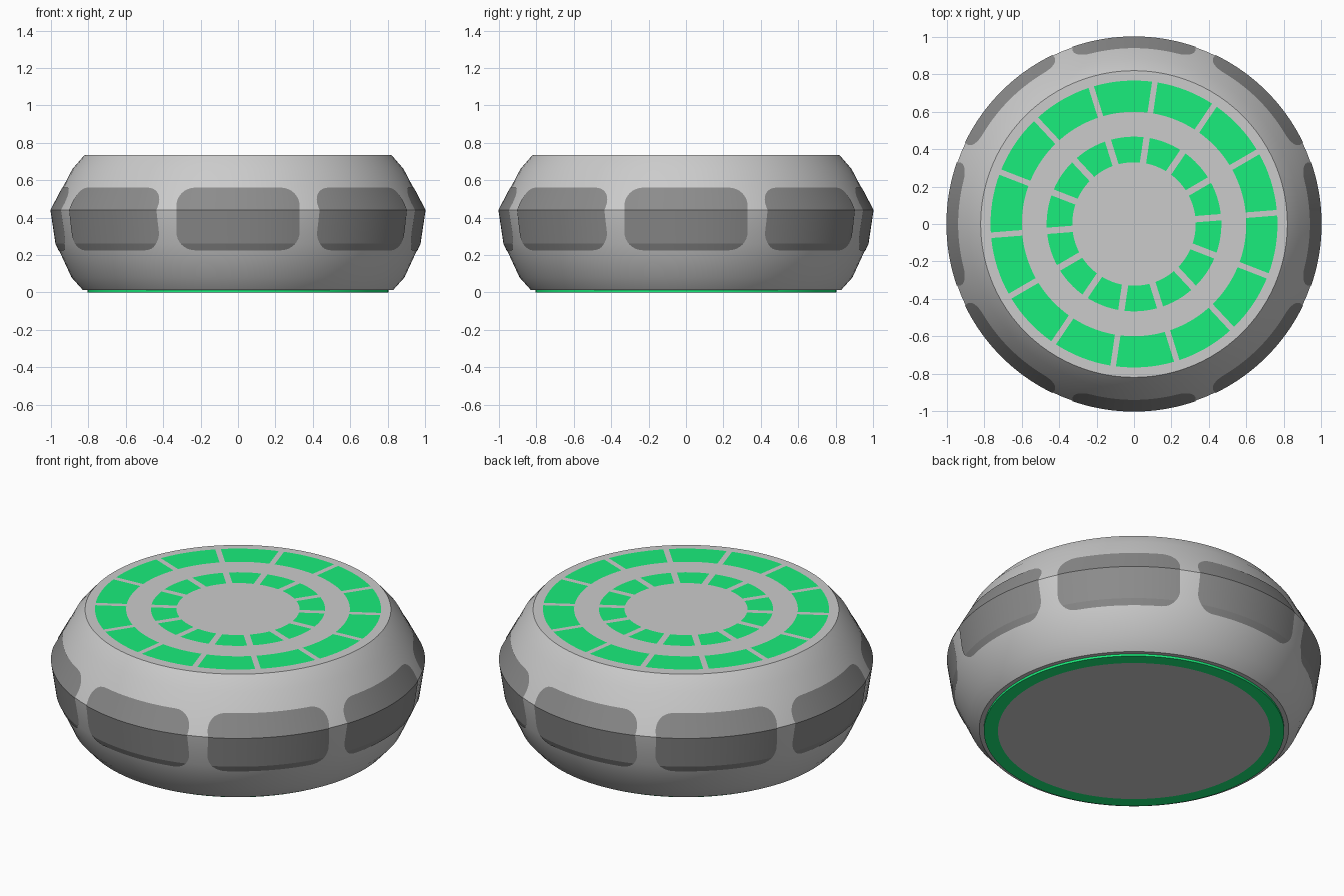
import bpy, bmesh, math
from mathutils import Matrix

if "Cube" in bpy.data.objects:
    bpy.data.objects.remove(bpy.data.objects["Cube"])

SEG = 96
# body outline: (radius, z) from bottom to top
PROFILE = [(0.83, 0.013), (0.89, 0.08), (0.973, 0.26), (1.0, 0.44), (0.885, 0.66), (0.82, 0.735)]


def material(name, colour):
    m = bpy.data.materials.new(name)
    m.diffuse_color = (*colour, 1)
    m.use_nodes = True
    m.node_tree.nodes["Principled BSDF"].inputs["Base Color"].default_value = m.diffuse_color
    return m


def finish(name, bm, mat=None, angle=30):
    me = bpy.data.meshes.new(name)
    bm.to_mesh(me)
    bm.free()
    ob = bpy.data.objects.new(name, me)
    bpy.context.collection.objects.link(ob)
    if mat:
        me.materials.append(mat)
    bpy.ops.object.select_all(action='DESELECT')
    ob.select_set(True)
    bpy.context.view_layer.objects.active = ob
    bpy.ops.object.shade_smooth_by_angle(angle=math.radians(angle))
    return ob


def lathe(name, points, mat=None):
    """Spin a (radius, z) outline around the z axis."""
    bm = bmesh.new()
    vs = [bm.verts.new((r, 0, z)) for r, z in points]
    es = [bm.edges.new(p) for p in zip(vs, vs[1:])]
    bmesh.ops.spin(bm, geom=vs + es, cent=(0, 0, 0), axis=(0, 0, 1),
                   angle=2 * math.pi, steps=SEG, use_duplicate=False)
    bmesh.ops.remove_doubles(bm, verts=bm.verts, dist=1e-5)
    bmesh.ops.recalc_face_normals(bm, faces=bm.faces)
    return finish(name, bm, mat)


def radius_at(z):
    for (r0, z0), (r1, z1) in zip(PROFILE, PROFILE[1:]):
        if z0 <= z <= z1:
            return r0 + (r1 - r0) * (z - z0) / (z1 - z0)


green = material("green", (0.01, 0.85, 0.2))
dark = material("dark_grey", (0.26, 0.26, 0.26))

# main body and base
lathe("body", [(0, 0.013)] + PROFILE + [(0, 0.735)])
lathe("base_ring", [(0.73, 0.0), (0.805, 0.0), (0.805, 0.014)], green)
lathe("base_disc", [(0, 0.0), (0.73, 0.0)])

# rounded side panels hugging the body
Z0, Z1, HALF, CORNER, COLS = 0.225, 0.56, 0.33, 0.1, 24
rows = [0.26, 0.44]
for i in range(9):
    d = CORNER * (1 - math.cos(i / 8 * math.pi / 2))
    rows += [Z0 + d, Z1 - d]
rows = sorted(set(rows))
bm = bmesh.new()
for k in range(8):
    turn = Matrix.Rotation(k * math.pi / 4, 3, 'Z')
    grid = []
    for z in rows:
        dz = max(0, CORNER - min(z - Z0, Z1 - z))
        w = HALF - CORNER + math.sqrt(max(0, CORNER ** 2 - dz ** 2))
        r = radius_at(z) + 0.003
        line = []
        for c in range(COLS + 1):
            u = w * (2 * c / COLS - 1)
            v = bm.verts.new((u, -math.sqrt(r * r - u * u), z))
            v.co = turn @ v.co
            line.append(v)
        grid.append(line)
    for a, b in zip(grid, grid[1:]):
        for c in range(COLS):
            bm.faces.new((a[c], a[c + 1], b[c + 1], b[c]))
finish("side_panels", bm, dark, 15)


# segmented light rings on the top, with parallel-sided gaps
def light_ring(name, r_in, r_out, gap, count=14, start=4.5, steps=8):
    bm = bmesh.new()
    pitch = 2 * math.pi / count
    for k in range(count):
        a0 = math.radians(start) + k * pitch
        pairs = []
        for s in range(steps + 1):
            pair = []
            for r in (r_in, r_out):
                g = math.asin(gap / 2 / r)
                a = a0 + g + (pitch - 2 * g) * s / steps
                pair.append(bm.verts.new((r * math.cos(a), r * math.sin(a), 0.738)))
            pairs.append(pair)
        for p, q in zip(pairs, pairs[1:]):
            bm.faces.new((p[0], p[1], q[1], q[0]))
    finish(name, bm, green)


light_ring("outer_light_ring", 0.60, 0.767, 0.03)
light_ring("inner_light_ring", 0.33, 0.467, 0.034)
